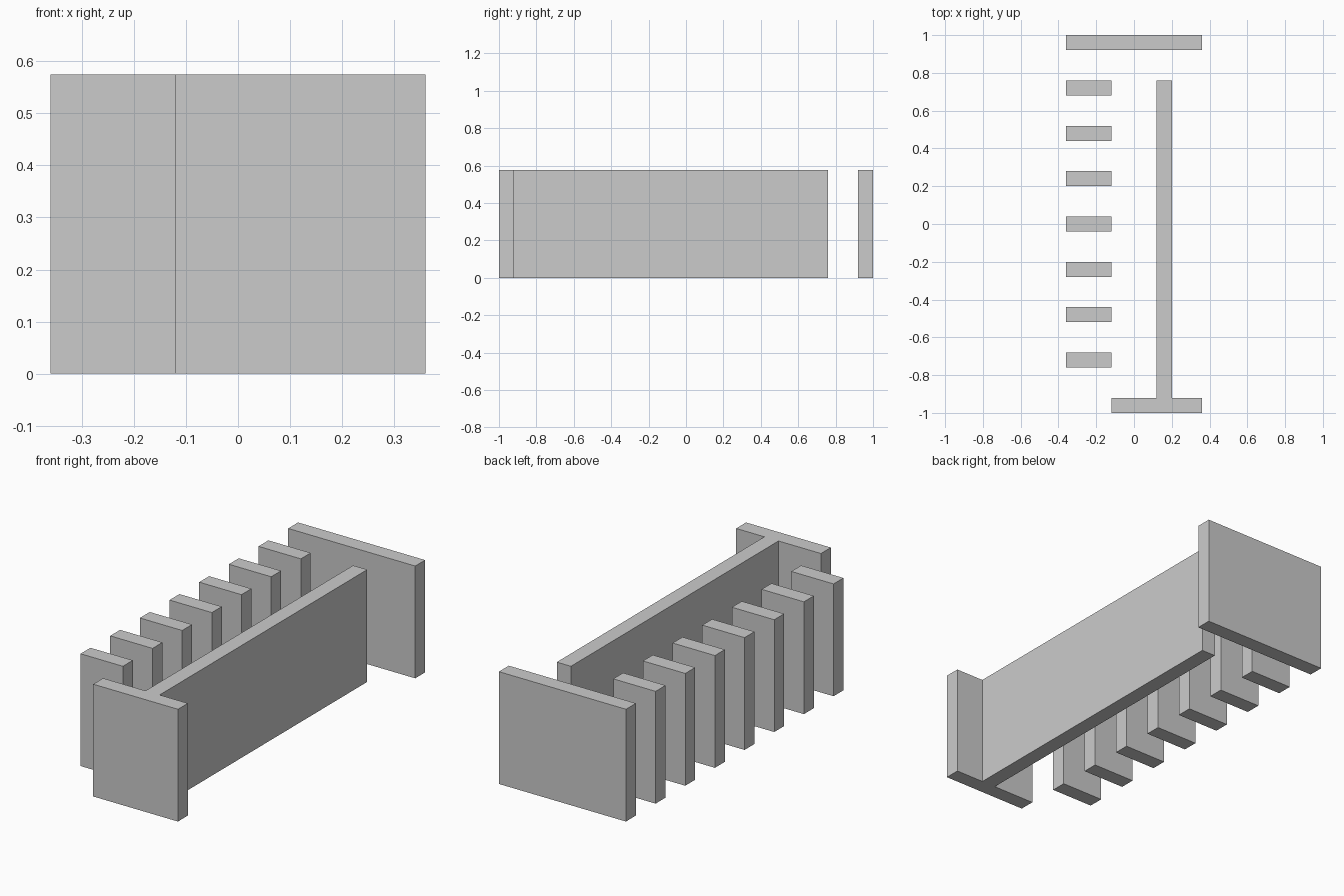
import bpy, bmesh

if "Cube" in bpy.data.objects:
    bpy.data.objects.remove(bpy.data.objects["Cube"])

HEIGHT = 0.575


def extrude_profile(name, points):
    """Extrude a counter-clockwise plan outline from the floor to HEIGHT."""
    bm = bmesh.new()
    base = bm.faces.new([bm.verts.new((x, y, 0)) for x, y in points])
    top = bmesh.ops.extrude_face_region(bm, geom=[base], use_keep_orig=True)
    verts = [v for v in top["geom"] if isinstance(v, bmesh.types.BMVert)]
    bmesh.ops.translate(bm, verts=verts, vec=(0, 0, HEIGHT))
    bmesh.ops.recalc_face_normals(bm, faces=bm.faces)
    mesh = bpy.data.meshes.new(name)
    bm.to_mesh(mesh)
    bm.free()
    obj = bpy.data.objects.new(name, mesh)
    bpy.context.collection.objects.link(obj)
    return obj


def slab(name, x0, x1, y0, y1):
    return extrude_profile(name, [(x0, y0), (x1, y0), (x1, y1), (x0, y1)])


# Wide wall at the back
slab("back_wall", -0.36, 0.36, 0.92, 1.0)

# Row of seven short fins along the left side
for i in range(7):
    y = -0.72 + 0.24 * i
    slab(f"fin_{i + 1}", -0.36, -0.12, y - 0.04, y + 0.04)

# Long wall joined to the front wall as one T-shaped outline
extrude_profile("front_and_long_wall", [
    (-0.12, -1.0), (0.36, -1.0), (0.36, -0.92), (0.20, -0.92),
    (0.20, 0.76), (0.12, 0.76), (0.12, -0.92), (-0.12, -0.92),
])
